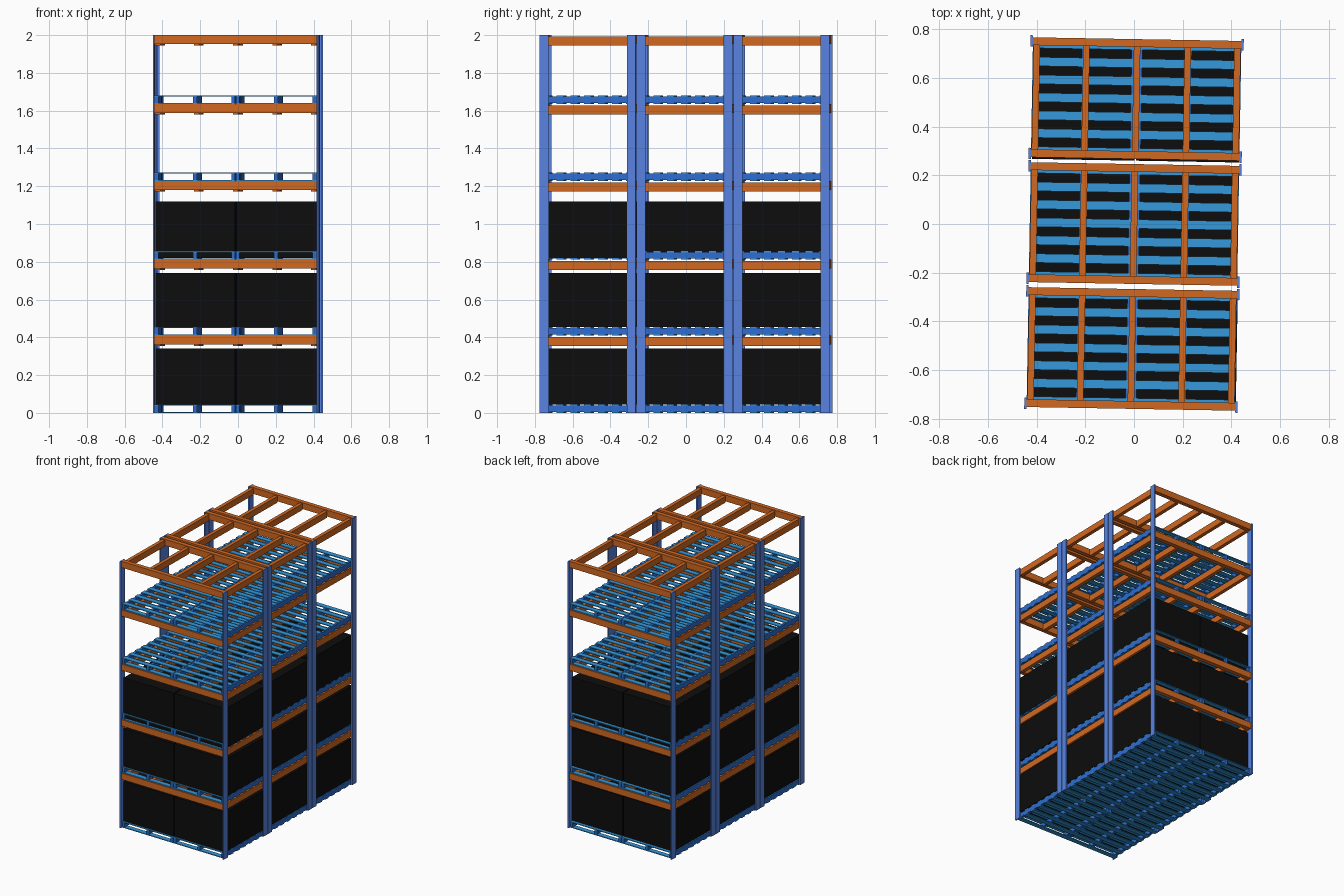
import bpy, bmesh, math
from mathutils import Matrix

if "Cube" in bpy.data.objects:
    bpy.data.objects.remove(bpy.data.objects["Cube"])

TURN = Matrix.Rotation(math.radians(-1.0), 4, 'Z')   # whole row sits slightly turned


def material(name, rgb):
    m = bpy.data.materials.new(name)
    m.diffuse_color = (*rgb, 1)
    m.use_nodes = True
    m.node_tree.nodes["Principled BSDF"].inputs["Base Color"].default_value = m.diffuse_color
    return m


POST = material("post_blue", (0.10, 0.23, 0.75))
BEAM = material("beam_orange", (0.64, 0.14, 0.015))
SLAT = material("slat_blue", (0.034, 0.314, 0.708))
STRINGER = material("stringer_blue", (0.028, 0.155, 0.65))
BOX = material("box_black", (0.004, 0.004, 0.004))


def boxes(name, spans, mat):
    """One object from many (x0, x1, y0, y1, z0, z1) boxes."""
    bm = bmesh.new()
    for x0, x1, y0, y1, z0, z1 in spans:
        place = (Matrix.Translation(((x0 + x1) / 2, (y0 + y1) / 2, (z0 + z1) / 2))
                 @ Matrix.Diagonal((x1 - x0, y1 - y0, z1 - z0, 1)))
        bmesh.ops.create_cube(bm, size=1, matrix=TURN @ place)
    me = bpy.data.meshes.new(name)
    bm.to_mesh(me)
    bm.free()
    me.materials.append(mat)
    ob = bpy.data.objects.new(name, me)
    bpy.context.collection.objects.link(ob)
    return ob


BEAM_TOPS = [0.41, 0.811, 1.228, 1.635, 2.0]
PALLET_Z = [0.0, 0.41, 0.811, 1.228, 1.635]
BOX_Z = [(0.045, 0.342), (0.455, 0.74), (0.82, 1.12)]
PITCH = 0.513
W, D = 0.428, 0.2545          # half width inside the posts, half depth of a rack
PH = 0.045                    # pallet height

for rack, cy in (("front", -PITCH), ("middle", 0.0), ("back", PITCH)):
    # Upright posts
    posts = []
    for sx in (-1, 1):
        x0, x1 = sorted((sx * W, sx * (W + 0.0095)))
        posts += [(x0, x1, cy - D, cy - D + 0.047, 0, 2),
                  (x0, x1, cy + D - 0.047, cy + D, 0, 2)]
    boxes(rack + "_posts", posts, POST)

    # Long beams and the cross bars between them
    beams, bars = [], []
    for top in BEAM_TOPS:
        for sy in (-1, 1):
            yc = cy + sy * 0.23
            beams.append((-W, W, yc - 0.016, yc + 0.016, top - 0.047, top))
        for x in (-0.412, -0.208, 0, 0.208, 0.412):
            bars.append((x - 0.0135, x + 0.0135, cy - 0.214, cy + 0.214,
                         top - 0.055, top - 0.008))
    boxes(rack + "_beams", beams, BEAM)
    boxes(rack + "_cross_bars", bars, BEAM)

    # Pallets: two per level, slats above and below three stringers
    slats, stringers = [], []
    for z in PALLET_Z:
        for a, b in ((-W, -0.002), (0.002, W)):
            for i in range(7):
                y = cy + (i - 3) * 0.0735
                for z0 in (z, z + PH - 0.006):
                    slats.append((a, b, y - 0.0185, y + 0.0185, z0, z0 + 0.006))
            for x in (a + 0.01, (a + b) / 2, b - 0.01):
                stringers.append((x - 0.01, x + 0.01, cy - 0.237, cy + 0.237,
                                  z + 0.006, z + PH - 0.006))
    boxes(rack + "_pallet_slats", slats, SLAT)
    boxes(rack + "_pallet_stringers", stringers, STRINGER)

    # Black storage boxes on the three lower levels, slightly off centre
    yc = cy + {"front": 0.008, "middle": 0.0, "back": -0.018}[rack]
    xr = 0.431 if rack == "front" else 0.4265
    load = []
    for z0, z1 in BOX_Z:
        load += [(-0.424, -0.003, yc - 0.235, yc + 0.235, z0, z1),
                 (0.004, xr, yc - 0.235, yc + 0.235, z0, z1)]
    boxes(rack + "_storage_boxes", load, BOX)
